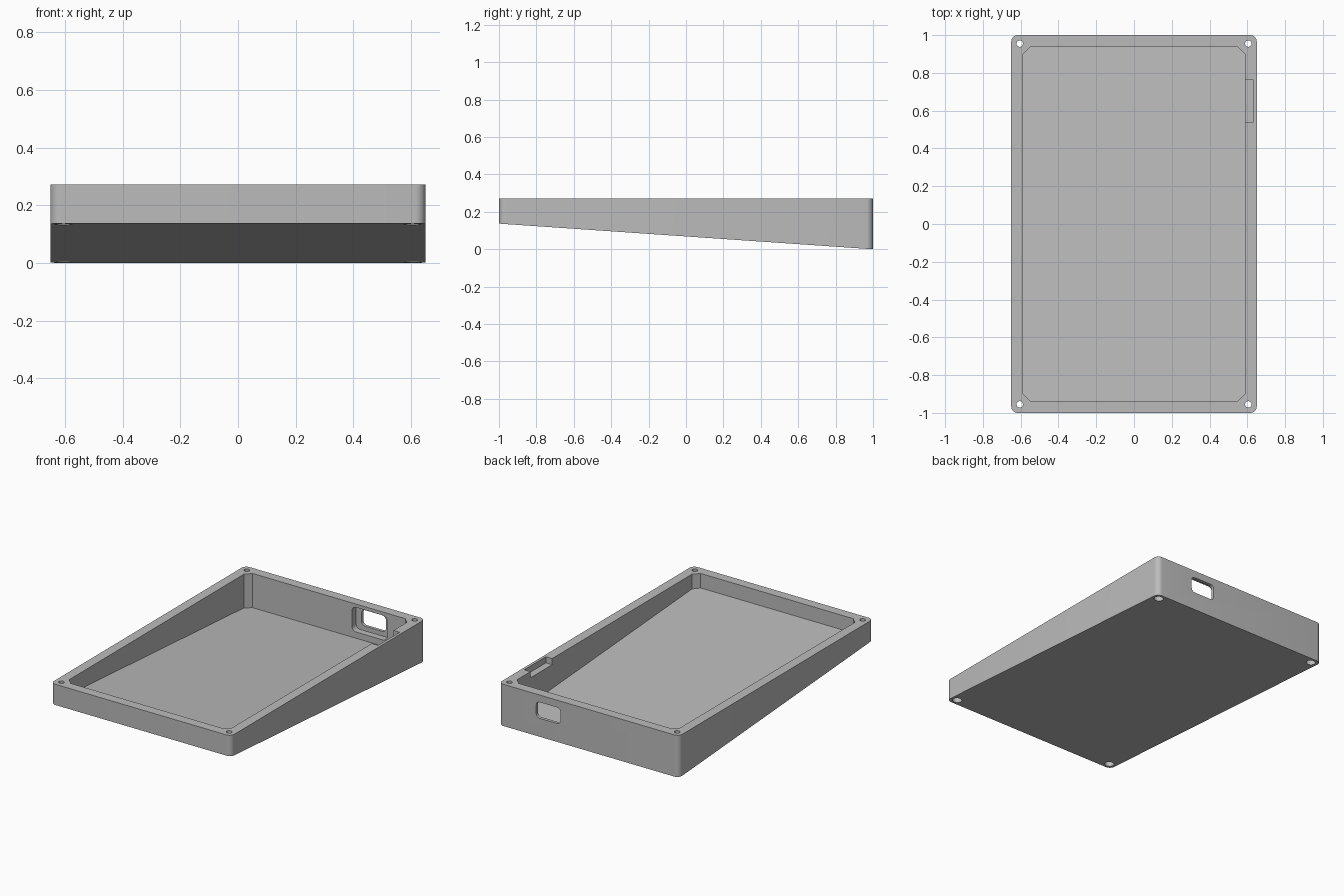
import bpy
import bmesh
import math

cube = bpy.data.objects.get("Cube")
if cube:
    bpy.data.objects.remove(cube, do_unlink=True)

HALF_X, HALF_Y, TOP = 0.65, 1.0, 0.272
RISE = 0.137      # height of the underside at the front
WALL = 0.063
FLOOR = 0.045

grey = bpy.data.materials.new("case grey")
grey.use_nodes = True
colour = (0.5, 0.5, 0.5, 1)
grey.diffuse_color = colour
grey.node_tree.nodes["Principled BSDF"].inputs["Base Color"].default_value = colour


def underside(y):
    return RISE * (HALF_Y - y) / (2 * HALF_Y)


def rounded(u0, u1, v0, v1, r, steps):
    """Rectangle outline with round corners; one step gives chamfers."""
    corners = [(u1 - r, v1 - r), (u0 + r, v1 - r), (u0 + r, v0 + r), (u1 - r, v0 + r)]
    pts = []
    for i, (u, v) in enumerate(corners):
        for k in range(steps + 1):
            a = math.pi / 2 * (i + k / steps)
            pts.append((u + r * math.cos(a), v + r * math.sin(a)))
    return pts


def circle(x, y, r, n=32):
    return [(x + r * math.cos(math.tau * k / n), y + r * math.sin(math.tau * k / n))
            for k in range(n)]


def solid(name, lower, upper):
    """Closed prism between two matching rings of points."""
    bm = bmesh.new()
    a = [bm.verts.new(p) for p in lower]
    b = [bm.verts.new(p) for p in upper]
    bm.faces.new(a)
    bm.faces.new(b)
    for i in range(len(a)):
        j = (i + 1) % len(a)
        bm.faces.new((a[i], a[j], b[j], b[i]))
    bmesh.ops.recalc_face_normals(bm, faces=bm.faces)
    mesh = bpy.data.meshes.new(name)
    bm.to_mesh(mesh)
    bm.free()
    mesh.materials.append(grey)
    obj = bpy.data.objects.new(name, mesh)
    bpy.context.collection.objects.link(obj)
    return obj


def upright(name, outline, bottom, top):
    """Vertical prism whose lower end follows the function bottom(y)."""
    return solid(name, [(x, y, bottom(y)) for x, y in outline],
                 [(x, y, top) for x, y in outline])


def through_back(name, outline, y0, y1):
    return solid(name, [(x, y0, z) for x, z in outline], [(x, y1, z) for x, z in outline])


# Wedge-shaped case
case = upright("wedge_case", rounded(-HALF_X, HALF_X, -HALF_Y, HALF_Y, 0.035, 8),
               underside, TOP)

# Main cavity with chamfered corners and sloping floor
ix, iy = HALF_X - WALL, HALF_Y - WALL
cutters = [upright("cavity_cutter", rounded(-ix, ix, -iy, iy, 0.037, 1),
                   lambda y: underside(y) + FLOOR, 0.4)]

# Screw holes with wider bores underneath
for x in (-0.605, 0.605):
    for y in (-0.955, 0.955):
        cutters.append(upright("screw_cutter", circle(x, y, 0.017), lambda v: -0.1, 0.4))
        cutters.append(upright("bore_cutter", circle(x, y, 0.029), lambda v: -0.1,
                               underside(y) + 0.04))

# Socket opening in the back wall, with a larger recess inside
cutters.append(through_back("socket_cutter", rounded(0.205, 0.38, 0.12, 0.225, 0.025, 6), 0.9, 1.1))
cutters.append(through_back("recess_cutter", rounded(0.165, 0.42, 0.09, 0.25, 0.03, 6), 0.9, 0.98))

# Notch in the top of the side wall
notch = [(0.55, 0.54), (0.632, 0.54), (0.632, 0.763), (0.55, 0.763)]
cutters.append(upright("notch_cutter", notch, lambda y: TOP - 0.04, 0.4))

# Cut the case
for cutter in cutters:
    cutter.hide_render = True
    mod = case.modifiers.new(cutter.name, 'BOOLEAN')
    mod.operation = 'DIFFERENCE'
    mod.solver = 'EXACT'
    mod.object = cutter
bpy.context.view_layer.update()
result = bpy.data.meshes.new_from_object(case.evaluated_get(bpy.context.evaluated_depsgraph_get()))
case.modifiers.clear()
case.data = result
for cutter in cutters:
    bpy.data.objects.remove(cutter, do_unlink=True)

# Smooth the rounded corners, keep edges sharp
bpy.ops.object.select_all(action='DESELECT')
case.select_set(True)
bpy.context.view_layer.objects.active = case
bpy.ops.object.shade_smooth_by_angle(angle=math.radians(30))
